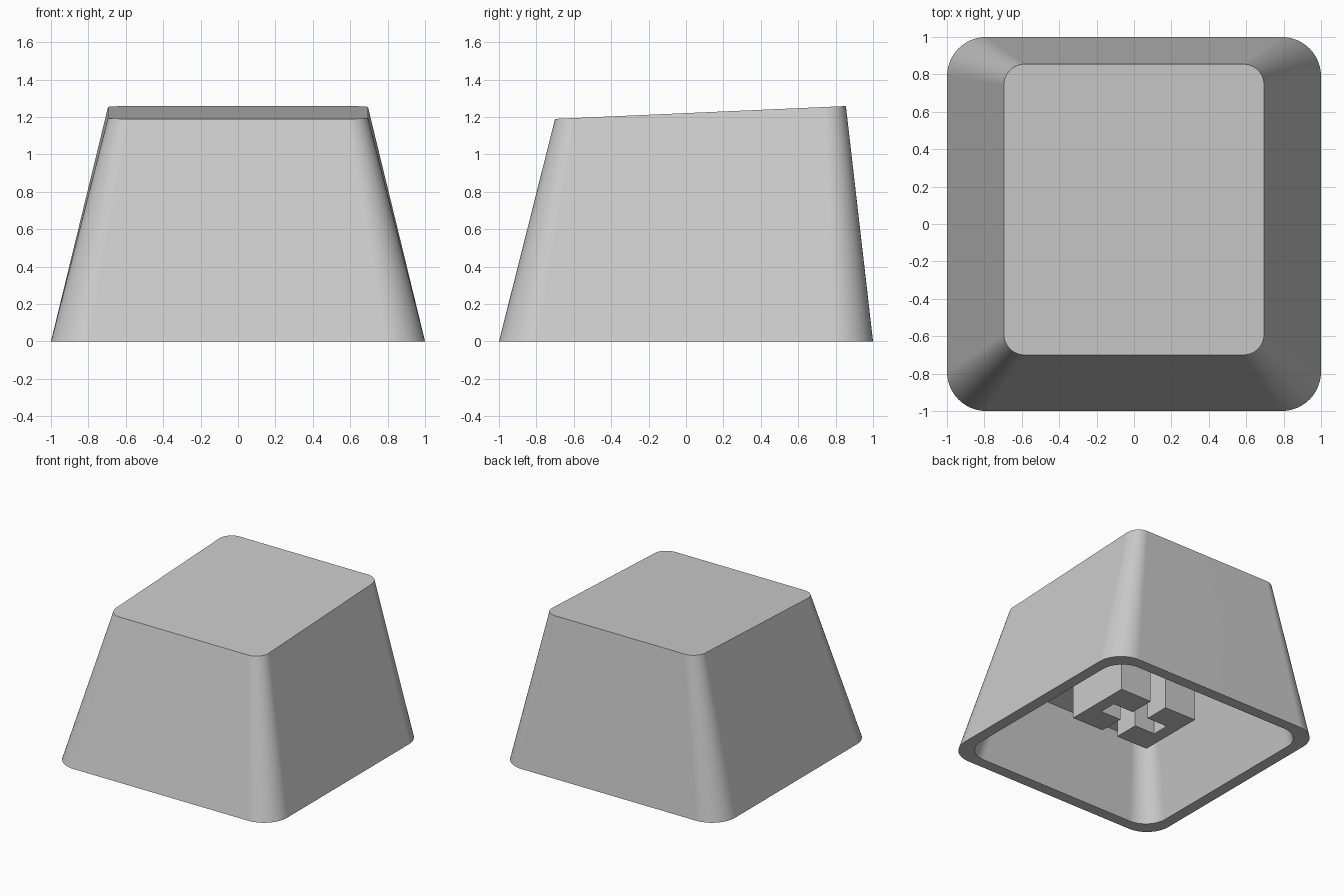
import bpy
import bmesh
from math import cos, sin, pi, radians

cube = bpy.data.objects.get("Cube")
if cube:
    bpy.data.objects.remove(cube, do_unlink=True)

# One plain grey plastic
grey = bpy.data.materials.new("grey_plastic")
grey.use_nodes = True
color = (0.6, 0.6, 0.6, 1)
grey.diffuse_color = color
grey.node_tree.nodes["Principled BSDF"].inputs["Base Color"].default_value = color

CORNER_STEPS = 12
CEILING_HEIGHT, CEILING_TILT = 0.845, 0.3


def make_object(name, bm):
    bmesh.ops.recalc_face_normals(bm, faces=bm.faces[:])
    mesh = bpy.data.meshes.new(name)
    bm.to_mesh(mesh)
    bm.free()
    mesh.materials.append(grey)
    obj = bpy.data.objects.new(name, mesh)
    bpy.context.collection.objects.link(obj)
    return obj


def rounded_ring(bm, half_x, front, back, radius, height, tilt=0):
    """Rounded rectangle of vertices; height rises by tilt along y."""
    ring = []
    centres = [(half_x - radius, back - radius), (radius - half_x, back - radius),
               (radius - half_x, front + radius), (half_x - radius, front + radius)]
    for corner, (cx, cy) in enumerate(centres):
        for step in range(CORNER_STEPS + 1):
            a = pi / 2 * (corner + step / CORNER_STEPS)
            y = cy + radius * sin(a)
            ring.append(bm.verts.new((cx + radius * cos(a), y, height + tilt * (y - front))))
    return ring


def bridge(bm, lower, upper):
    n = len(lower)
    for i in range(n):
        j = (i + 1) % n
        bm.faces.new((lower[i], lower[j], upper[j], upper[i]))


# Hollow cap: sloping top, outer walls, flat rim, inner walls, sloping ceiling
bm = bmesh.new()
top = rounded_ring(bm, 0.695, -0.7, 0.855, 0.11, 1.19, 0.044)
outer_base = rounded_ring(bm, 1, -1, 1, 0.21, 0)
inner_base = rounded_ring(bm, 0.907, -0.907, 0.907, 0.19, 0)
ceiling = rounded_ring(bm, 0.605, -0.61, 0.77, 0.09, 1.19, 0.044)

# Slide the inner walls' upper ends down to the ceiling plane
for low, high in zip(inner_base, ceiling):
    run = high.co - low.co
    t = (CEILING_HEIGHT + CEILING_TILT * low.co.y) / (run.z - CEILING_TILT * run.y)
    high.co = low.co + run * t

rings = [top, outer_base, inner_base, ceiling]
for a, b in zip(rings, rings[1:]):
    bridge(bm, a, b)
bm.faces.new(top)
bm.faces.new(ceiling)
cap = make_object("key_cap", bm)

# Smooth rounded corners, crisp rims, flat walls
bpy.ops.object.select_all(action="DESELECT")
cap.select_set(True)
bpy.context.view_layer.objects.active = cap
bpy.ops.object.shade_smooth_by_angle(angle=radians(30))
weighted = cap.modifiers.new("flat_walls", "WEIGHTED_NORMAL")
weighted.keep_sharp = True

# Mounting stem: two mirrored halves leaving a cross-shaped slot
STEM_X, STEM_Y, SLOT, SLOT_END = 0.36, 0.283, 0.073, 0.26
half = [(SLOT, STEM_Y), (STEM_X, STEM_Y), (STEM_X, -STEM_Y), (SLOT, -STEM_Y),
        (SLOT, -SLOT), (SLOT_END, -SLOT), (SLOT_END, SLOT), (SLOT, SLOT)]
for name, side in (("stem_left", 1), ("stem_right", -1)):
    bm = bmesh.new()
    low = [bm.verts.new((x * side, y, 0.22)) for x, y in half]
    high = [bm.verts.new((x * side, y, CEILING_HEIGHT + CEILING_TILT * y)) for x, y in half]
    bridge(bm, low, high)
    bm.faces.new(low)
    bm.faces.new(high)
    make_object(name, bm)
